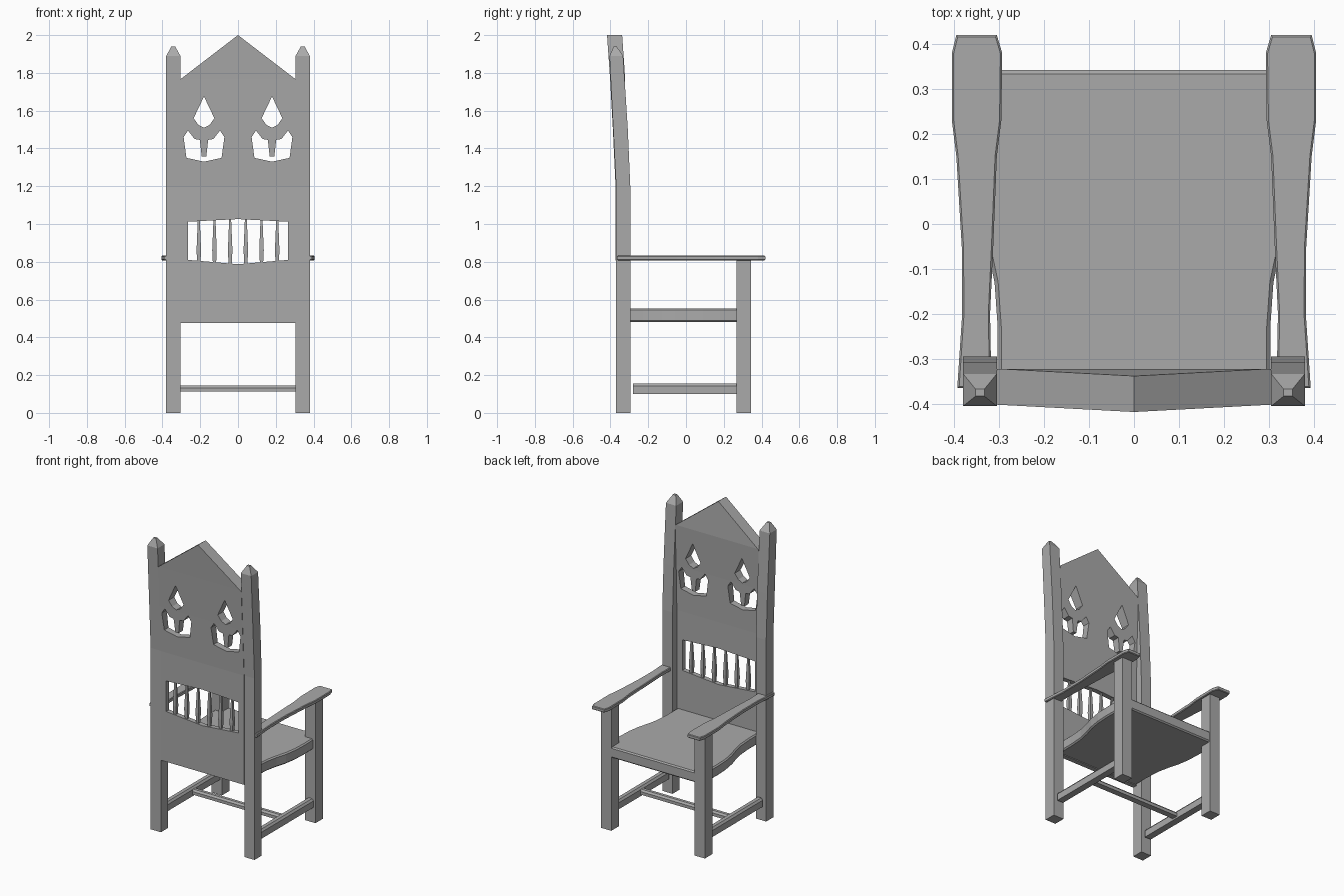
import bpy, bmesh
from mathutils import Vector

old = bpy.data.objects.get("Cube")
if old:
    bpy.data.objects.remove(old, do_unlink=True)

# Single material
GREY = (0.4, 0.4, 0.4, 1)
mat = bpy.data.materials.new("plain grey")
mat.use_nodes = True
mat.diffuse_color = GREY
mat.node_tree.nodes["Principled BSDF"].inputs["Base Color"].default_value = GREY


def finish(name, bm):
    bmesh.ops.recalc_face_normals(bm, faces=bm.faces)
    mesh = bpy.data.meshes.new(name)
    bm.to_mesh(mesh)
    bm.free()
    mesh.materials.append(mat)
    obj = bpy.data.objects.new(name, mesh)
    bpy.context.collection.objects.link(obj)
    return obj


def prism(name, outline, axis, lo, hi, bevel=0):
    """Extrude a 2D outline along axis (0 = x, 1 = y, 2 = z) from lo to hi."""
    bm = bmesh.new()
    verts = []
    for p in outline:
        co = list(p)
        co.insert(axis, lo)
        verts.append(bm.verts.new(co))
    face = bm.faces.new(verts)
    new = bmesh.ops.extrude_face_region(bm, geom=[face])["geom"]
    step = Vector((0, 0, 0))
    step[axis] = hi - lo
    bmesh.ops.translate(bm, vec=step, verts=[v for v in new if isinstance(v, bmesh.types.BMVert)])
    if bevel:
        # Chamfer the rims at both ends of the extrusion
        rims = [e for e in bm.edges if abs(e.verts[0].co[axis] - e.verts[1].co[axis]) < 1e-6]
        bmesh.ops.bevel(bm, geom=rims, offset=bevel, segments=1, affect='EDGES')
    return finish(name, bm)


def rect(a0, a1, b0, b1):
    return [(a0, b0), (a1, b0), (a1, b1), (a0, b1)]


def flip(points, s, cx=0):
    return [(s * (x + cx), v) for x, v in points]


IN, OUT = 0.305, 0.38

# Back panel: side profile swept across the width
panel_side = [(-0.371, 0.477), (-0.373, 1.2), (-0.387, 1.5), (-0.402, 1.77), (-0.418, 2.0),
              (-0.338, 2.0), (-0.322, 1.77), (-0.333, 1.5), (-0.34, 1.2), (-0.34, 0.477)]
panel = prism("back_panel", panel_side, 0, -IN, IN)

# Openings: gable slopes, mouth and eyes
eye_top = [(0, 1.675), (0.055, 1.56), (0.03, 1.525), (0, 1.51), (-0.03, 1.525), (-0.055, 1.56)]
half = [(0.012, 1.357), (0.022, 1.445), (0.05, 1.45), (0.085, 1.495),
        (0.108, 1.46), (0.093, 1.35)]
eye_low = half + [(0, 1.33)] + [(-x, z) for x, z in reversed(half)]
mouth = [(-0.265, 1.012), (0, 1.026), (0.265, 1.012), (0.265, 0.81), (0, 0.787), (-0.265, 0.81)]
gable = [(0, 2.0), (0, 2.2), (0.5, 2.2), (0.5, 1.617)]
cutters = [prism("mouth_cutter", mouth, 1, -1, 0)]
for s in (1, -1):
    cutters.append(prism("gable_cutter", flip(gable, s), 1, -1, 0))
    for shape in (eye_top, eye_low):
        cutters.append(prism("eye_cutter", flip(shape, s, 0.18), 1, -1, 0))
for c in cutters:
    c.hide_render = True
    cut = panel.modifiers.new("cut", 'BOOLEAN')
    cut.operation = 'DIFFERENCE'
    cut.solver = 'EXACT'
    cut.object = c
deps = bpy.context.evaluated_depsgraph_get()
cut_mesh = bpy.data.meshes.new_from_object(panel.evaluated_get(deps))
panel.modifiers.clear()
panel.data = cut_mesh
for c in cutters:
    bpy.data.objects.remove(c, do_unlink=True)

# Spindles in the mouth opening
for i in range(6):
    x = (i - 2.5) * 0.083
    bm = bmesh.new()
    rings = []
    for z, r in ((0.78, 0.008), (0.86, 0.012), (1.03, 0.005)):
        rings.append([bm.verts.new((x + a * r, -0.356 + b * r, z))
                      for a, b in ((-1, -1), (1, -1), (1, 1), (-1, 1))])
    for low, high in zip(rings, rings[1:]):
        for k in range(4):
            n = (k + 1) % 4
            bm.faces.new((low[k], low[n], high[n], high[k]))
    finish("spindle", bm)

post_side = [(-0.37, 0), (-0.37, 1.2), (-0.385, 1.5), (-0.405, 1.89),
             (-0.333, 1.89), (-0.308, 1.5), (-0.295, 1.2), (-0.295, 0)]
arm_outer = [(0.393, -0.365), (0.382, -0.2), (0.383, -0.05), (0.395, 0.15),
             (0.405, 0.23), (0.405, 0.38), (0.395, 0.42)]
arm_inner = [(0.305, 0.42), (0.293, 0.38), (0.295, 0.23), (0.305, 0.15),
             (0.313, -0.05), (0.32, -0.2), (0.317, -0.365)]

for s, side in ((1, "left"), (-1, "right")):
    # Back post with a pointed cap
    prism(side + "_back_post", post_side, 0, s * IN, s * OUT)
    bm = bmesh.new()
    mx = s * (IN + OUT) / 2
    base = [bm.verts.new((x, y, 1.89)) for x, y in rect(s * IN, s * OUT, -0.405, -0.333)]
    tip = [bm.verts.new((x, y, 1.94)) for x, y in rect(mx - s * 0.01, mx + s * 0.01, -0.383, -0.367)]
    bm.faces.new(tip)
    for k in range(4):
        n = (k + 1) % 4
        bm.faces.new((base[k], base[n], tip[n], tip[k]))
    finish(side + "_post_cap", bm)

    # Front leg, armrest and side stretcher
    prism(side + "_front_leg", rect(s * IN, s * OUT, 0.267, 0.345), 2, 0, 0.812)
    prism(side + "_armrest", flip(arm_outer + arm_inner, s), 2, 0.808, 0.832, 0.004)
    bar = [(0.32, 0.1), (0.365, 0.1), (0.365, 0.143), (0.355, 0.156), (0.33, 0.156), (0.32, 0.143)]
    prism(side + "_stretcher", flip(bar, s), 1, -0.28, 0.27)

# Cross stretcher joining the side stretchers
prism("cross_stretcher", [(-0.02, 0.112), (0.02, 0.112), (0.02, 0.132), (0.01, 0.144),
                          (-0.01, 0.144), (-0.02, 0.132)], 0, -0.33, 0.33)

# Seat with S-curved sides
seat_side = [(0.303, -0.345), (0.303, -0.23), (0.31, -0.13), (0.325, -0.06), (0.345, 0.01),
             (0.358, 0.09), (0.362, 0.18), (0.36, 0.27), (0.35, 0.342)]
seat = seat_side + [(-x, y) for x, y in reversed(seat_side)]
prism("seat", seat, 2, 0.48, 0.552, 0.008)
